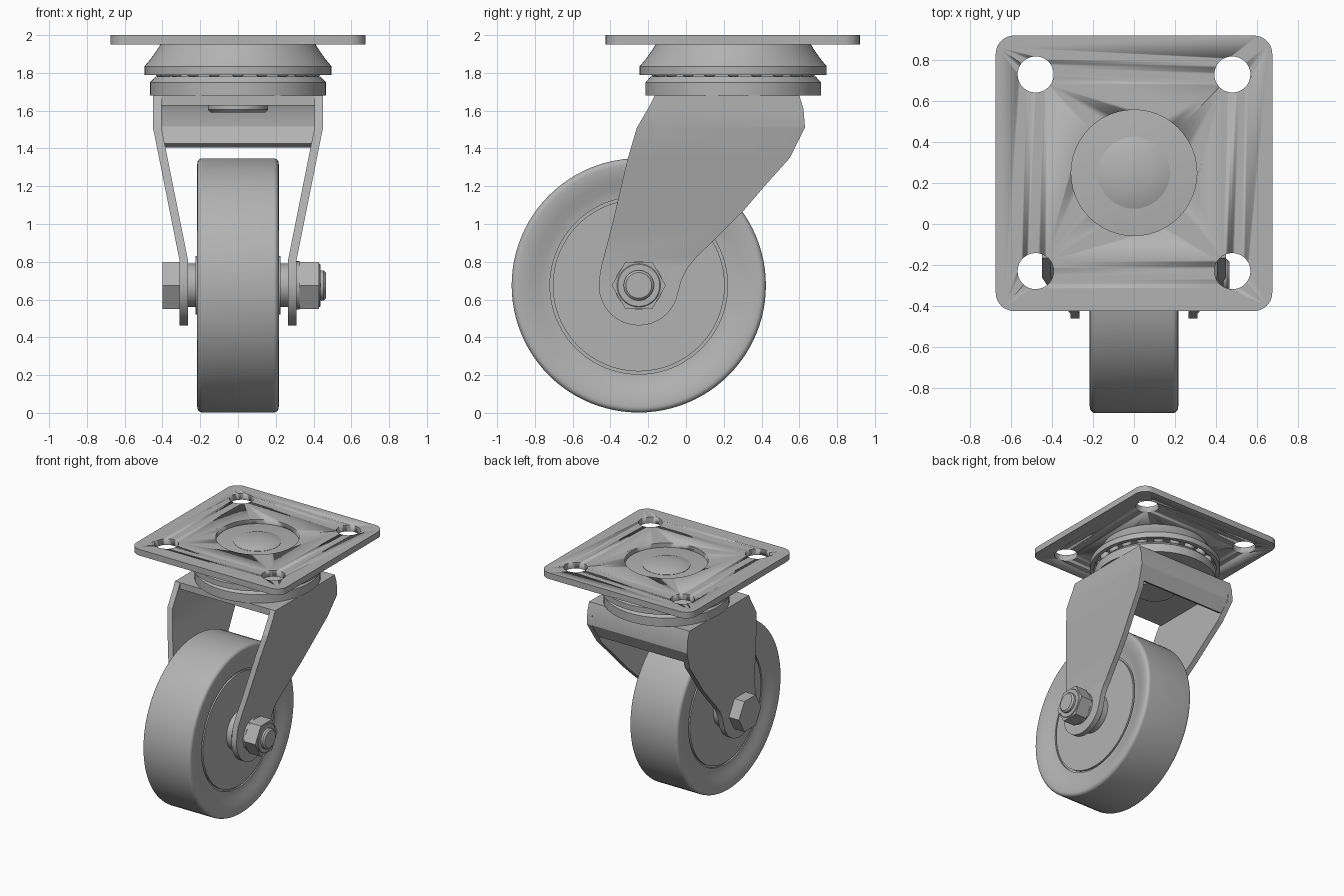
import bpy, bmesh, math
from mathutils import Matrix, Vector

if "Cube" in bpy.data.objects:
    bpy.data.objects.remove(bpy.data.objects["Cube"], do_unlink=True)

GREY = (0.45, 0.45, 0.45, 1)
steel = bpy.data.materials.new("grey steel")
steel.use_nodes = True
steel.diffuse_color = GREY
steel.node_tree.nodes["Principled BSDF"].inputs["Base Color"].default_value = GREY

SWIVEL_Y = 0.25                       # vertical swivel axis
AXLE = Vector((0, -0.25, 0.675))      # wheel axle
SWIVEL = Matrix.Translation((0, SWIVEL_Y, 0))
ALONG_X = Matrix.Translation(AXLE) @ Matrix.Rotation(math.pi / 2, 4, 'Y')


def finish(bm, name, angle=30):
    bmesh.ops.recalc_face_normals(bm, faces=bm.faces)
    mesh = bpy.data.meshes.new(name)
    bm.to_mesh(mesh)
    bm.free()
    mesh.materials.append(steel)
    ob = bpy.data.objects.new(name, mesh)
    bpy.context.collection.objects.link(ob)
    bpy.ops.object.select_all(action='DESELECT')
    ob.select_set(True)
    bpy.context.view_layer.objects.active = ob
    bpy.ops.object.shade_smooth_by_angle(angle=math.radians(angle))
    return ob


def lathe(name, profile, matrix, steps=72, angle=30):
    """Spin (radius, height) points round the local z axis."""
    bm = bmesh.new()
    verts = [bm.verts.new((r, 0, h)) for r, h in profile]
    edges = [bm.edges.new(p) for p in zip(verts, verts[1:])]
    bmesh.ops.spin(bm, geom=verts + edges, cent=(0, 0, 0), axis=(0, 0, 1),
                   angle=2 * math.pi, steps=steps)
    bmesh.ops.remove_doubles(bm, verts=bm.verts, dist=1e-4)
    bmesh.ops.transform(bm, matrix=matrix, verts=bm.verts)
    return finish(bm, name, angle)


def disc(name, radius, low, high, matrix, bevel=0.0, steps=48):
    return lathe(name, [(0, low), (radius, low), (radius, high - bevel),
                        (radius - bevel, high), (0, high)], matrix, steps)


def prism(points, offset):
    """Extrude a closed outline of 3D points."""
    bm = bmesh.new()
    face = bm.faces.new([bm.verts.new(p) for p in points])
    new = bmesh.ops.extrude_face_region(bm, geom=[face])["geom"]
    bmesh.ops.translate(bm, vec=offset,
                        verts=[v for v in new if isinstance(v, bmesh.types.BMVert)])
    return bm


def arc(cx, cy, r, start, end, n):
    return [(cx + r * math.cos(math.radians(start + (end - start) * i / n)),
             cy + r * math.sin(math.radians(start + (end - start) * i / n)))
            for i in range(n + 1)]


# Mounting plate with rounded corners, four bolt holes and a centre opening
outline = []
for sx, sy, a in ((1, 1, 0), (-1, 1, 90), (-1, -1, 180), (1, -1, 270)):
    outline += arc(sx * 0.585, 0.2475 + sy * 0.5825, 0.09, a, a + 90, 8)
plate = finish(prism([(x, y, 1.95) for x, y in outline], (0, 0, 0.05)), "mounting_plate")
cutters = bmesh.new()
holes = [(x, y, 0.088) for x in (-0.48, 0.48) for y in (-0.23, 0.73)]
for x, y, r in holes + [(0, SWIVEL_Y, 0.307)]:
    bmesh.ops.create_cone(cutters, cap_ends=True, segments=48, radius1=r, radius2=r,
                          depth=0.3, matrix=Matrix.Translation((x, y, 1.98)))
cutter = finish(cutters, "hole_cutter")
cutter.hide_render = True
cutter.hide_set(True)
cut = plate.modifiers.new("holes", 'BOOLEAN')
cut.operation = 'DIFFERENCE'
cut.solver = 'EXACT'
cut.object = cutter
# Bake the holes so the cutter can go
bpy.context.view_layer.update()
baked = bpy.data.meshes.new_from_object(plate.evaluated_get(bpy.context.evaluated_depsgraph_get()))
plate.modifiers.clear()
plate.data = baked
bpy.data.objects.remove(cutter, do_unlink=True)

# Swivel races, ball ring and king pin
lathe("upper_race", [(0, 1.965), (0.35, 1.965), (0.41, 1.952), (0.43, 1.92), (0.465, 1.87),
                     (0.495, 1.835), (0.495, 1.79), (0.465, 1.79), (0.45, 1.84),
                     (0.40, 1.86), (0, 1.86)], SWIVEL)
lathe("lower_race", [(0, 1.80), (0.36, 1.80), (0.39, 1.782), (0.435, 1.782), (0.465, 1.75),
                     (0.465, 1.68), (0, 1.68)], SWIVEL)
balls = bmesh.new()
for i in range(20):
    spot = Matrix.Rotation(i * math.tau / 20, 4, 'Z') @ Vector((0.405, 0, 1.815))
    bmesh.ops.create_uvsphere(balls, u_segments=16, v_segments=10, radius=0.04,
                              matrix=SWIVEL @ Matrix.Translation(spot))
finish(balls, "bearing_balls", 60)
lathe("king_pin_head", [(0.175, 1.96), (0.175, 1.967), (0.14, 1.98), (0.09, 1.99),
                        (0.045, 1.995), (0, 1.997)], SWIVEL)
lathe("king_pin_foot", [(0, 1.70), (0.16, 1.70), (0.16, 1.605), (0.145, 1.59), (0, 1.59)],
      SWIVEL)

# Fork crown with the bent back flange, one folded sheet
crown = [(-0.165, 1.68), (0.60, 1.68), (0.622, 1.61), (0.627, 1.51), (0.575, 1.405),
         (0.535, 1.425), (0.582, 1.515), (0.577, 1.6), (0.565, 1.628), (-0.165, 1.628)]
finish(prism([(-0.41, y, z) for y, z in crown], (0.82, 0, 0)), "fork_crown", 20)

# Fork legs: flat outline, bent inward between the crown and the axle
leg = [(0.60, 1.68), (-0.165, 1.68), (-0.19, 1.63), (-0.26, 1.51), (-0.31, 1.34),
       (-0.39, 1.0), (-0.45, 0.77)]
leg += arc(AXLE.y, AXLE.z, 0.212, 170, 340, 20)
leg += [(-0.025, 0.70), (0.01, 0.77), (0.06, 0.83), (0.14, 0.905), (0.30, 1.065),
        (0.42, 1.205), (0.55, 1.35), (0.63, 1.51), (0.622, 1.61)]
BEND_LOW, BEND_HIGH, LEAN = 0.81, 1.51, 0.14


def inward(z):
    return LEAN * min(1, max(0, (BEND_HIGH - z) / (BEND_HIGH - BEND_LOW)))


for side, name in ((1, "left_fork_leg"), (-1, "right_fork_leg")):
    bm = prism([(side * 0.405, y, z) for y, z in leg], (side * 0.045, 0, 0))
    for level in (BEND_LOW, 1.0, 1.2, 1.35, BEND_HIGH):
        bmesh.ops.bisect_plane(bm, geom=bm.verts[:] + bm.edges[:] + bm.faces[:],
                               plane_co=(0, 0, level), plane_no=(0, 0, 1))
    for v in bm.verts:
        v.co.x -= side * inward(v.co.z)
    finish(bm, name, 20)

# Wheel: rounded tread, dished sides, ring groove, flat hub disc and boss
half = [(0, 0.225), (0.155, 0.225), (0.155, 0.18), (0.455, 0.18), (0.455, 0.165),
        (0.47, 0.165), (0.47, 0.178), (0.49, 0.18), (0.52, 0.187), (0.56, 0.2),
        (0.60, 0.211), (0.64, 0.216)]
half += arc(0.645, 0.188, 0.028, 75, 0, 6)
wheel = half + [(r, -x) for r, x in reversed(half)]
lathe("wheel", wheel, ALONG_X, 96)

# Axle hardware
disc("axle_bolt", 0.08, -0.35, 0.465, ALONG_X, 0.012)
for side, name in ((1, "left"), (-1, "right")):
    facing = ALONG_X @ Matrix.Scale(side, 4, (0, 0, 1))
    disc(name + "_spacer", 0.115, 0.2, 0.27, facing)


def hexagon(name, low, high):
    """Hex body with corners pointing forward and back."""
    bm = bmesh.new()
    turn = Matrix.Rotation(math.pi / 2, 4, 'Z')
    bmesh.ops.create_cone(bm, cap_ends=True, segments=6, radius1=0.143, radius2=0.143,
                          depth=high - low,
                          matrix=ALONG_X @ Matrix.Translation((0, 0, (low + high) / 2)) @ turn)
    # Corners must lie on the y axis through the axle
    far = max(v.co.z for v in bm.verts) - AXLE.z
    if far > 0.13:
        bmesh.ops.rotate(bm, verts=bm.verts, cent=AXLE,
                         matrix=Matrix.Rotation(math.pi / 6, 3, 'X'))
    return finish(bm, name)


disc("left_washer", 0.128, 0.30, 0.326, ALONG_X)
hexagon("axle_nut", 0.326, 0.43)
disc("nut_face", 0.115, 0.42, 0.436, ALONG_X, 0.004)
hexagon("bolt_head", -0.40, -0.30)
